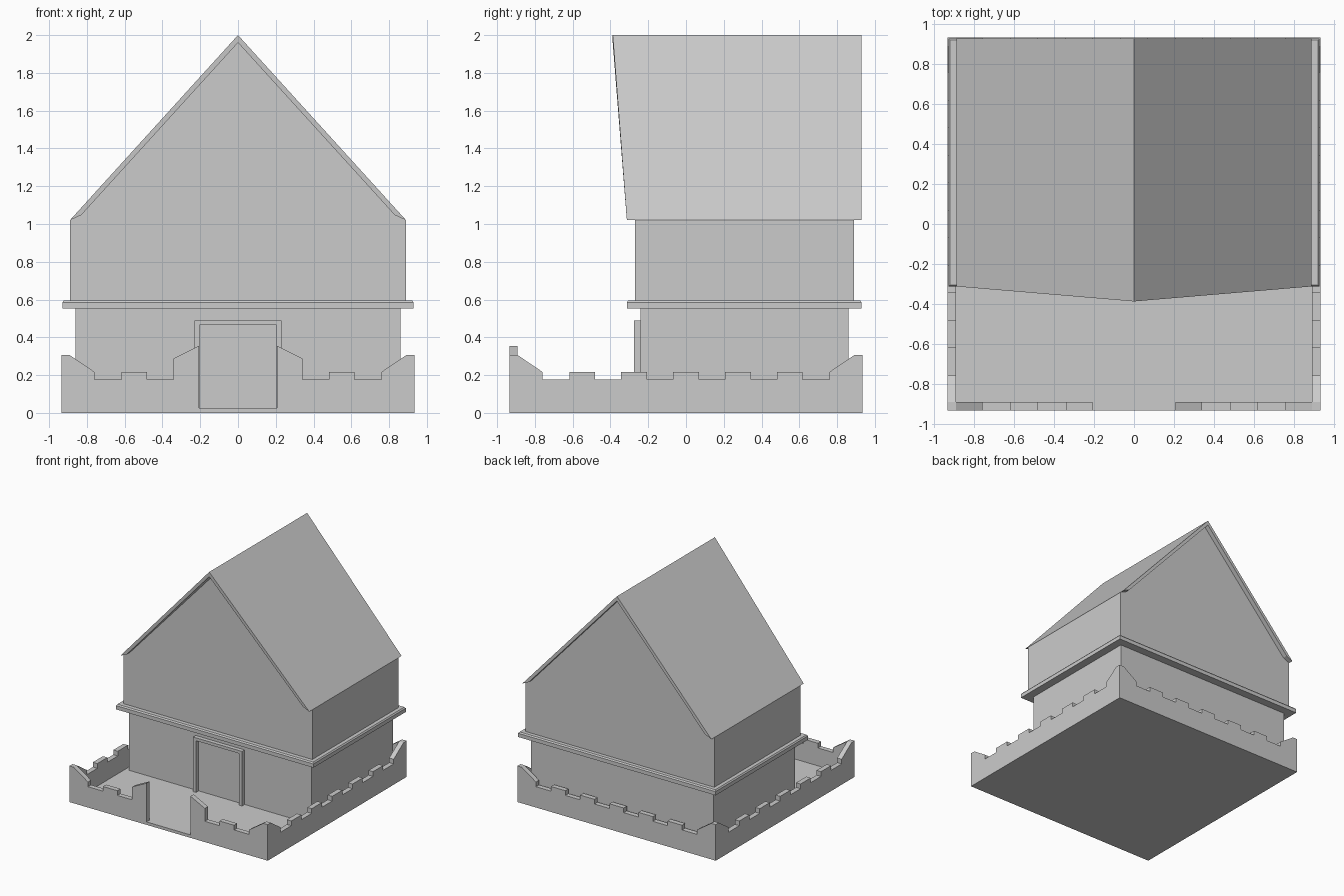
import bpy, bmesh
from mathutils import Vector

if "Cube" in bpy.data.objects:
    bpy.data.objects.remove(bpy.data.objects["Cube"])


def finish(name, bm):
    bmesh.ops.recalc_face_normals(bm, faces=bm.faces[:])
    me = bpy.data.meshes.new(name)
    bm.to_mesh(me)
    bm.free()
    ob = bpy.data.objects.new(name, me)
    bpy.context.collection.objects.link(ob)
    return ob


def loft(name, rings, bottom=False, top=False):
    """Stack rectangles (half width, y front, y back, z) into one skin."""
    bm = bmesh.new()
    loops = [[bm.verts.new(p) for p in ((-x, a, z), (x, a, z), (x, b, z), (-x, b, z))]
             for x, a, b, z in rings]
    for lo, hi in zip(loops, loops[1:]):
        for i in range(4):
            j = (i + 1) % 4
            bm.faces.new((lo[i], lo[j], hi[j], hi[i]))
    if bottom:
        bm.faces.new(loops[0][::-1])
    if top:
        bm.faces.new(loops[-1])
    return finish(name, bm)


def plate(name, profile, place, depth):
    """Extrude a (u, z) outline along the vector depth."""
    bm = bmesh.new()
    face = bm.faces.new([bm.verts.new(place(u, z)) for u, z in profile])
    ext = bmesh.ops.extrude_face_region(bm, geom=[face])
    verts = [v for v in ext["geom"] if isinstance(v, bmesh.types.BMVert)]
    bmesh.ops.translate(bm, verts=verts, vec=depth)
    return finish(name, bm)


E, T, LOW, HIGH = 0.935, 0.042, 0.177, 0.217   # wall extent, thickness, crenel and merlon tops


def merlon(c):
    return [(c - .068, LOW), (c - .068, HIGH), (c + .068, HIGH), (c + .068, LOW)]


corner = [(-E, 0), (-E, .307), (-.893, .307), (-.76, HIGH), (-.76, LOW)]

# courtyard floor
loft("courtyard_floor", [(E, -E, E, 0), (E, -E, E, .025)], True, True)

# side and back battlement walls
full = corner[:]
for c in (-.55, -.275, 0, .275, .55):
    full += merlon(c)
full += [(-u, z) for u, z in corner[::-1]]
for s, label in ((-1, "left"), (1, "right")):
    plate(label + "_wall", full, lambda u, z: (s * E, u, z), Vector((-s * T, 0, 0)))
plate("back_wall", full, lambda u, z: (u, E, z), Vector((0, -T, 0)))

# front wall halves with raised gate posts
half = corner + merlon(-.55) + [(-.342, LOW), (-.342, .287), (-.207, .355), (-.207, 0)]
for s, label in ((1, "left"), (-1, "right")):
    plate("front_wall_" + label, half, lambda u, z: (s * u, -E, z), Vector((0, T, 0)))

# house walls: ground floor, projecting ledge, upper floor
loft("house_walls", [
    (.86, -.24, .86, .025), (.86, -.24, .86, .553),
    (.93, -.313, .93, .553), (.93, -.313, .93, .585), (.922, -.305, .922, .596),
    (.89, -.27, .89, .596), (.89, -.27, .89, 1.02)])

# door frame
frame = [(-.23, .025), (-.23, .49), (.23, .49), (.23, .025),
         (.203, .025), (.203, .465), (-.203, .465), (-.203, .025)]
plate("door_frame", frame, lambda u, z: (u, -.275, z), Vector((0, .036, 0)))

# roof: slopes, overhanging rims and inset gables
bm = bmesh.new()
outer = [(-.89, 1.02), (0, 2.0), (.89, 1.02)]
inner = [(-.83, 1.047), (0, 1.96), (.83, 1.047)]


def row(pts, ys):
    return [bm.verts.new((x, y, z)) for (x, z), y in zip(pts, ys)]


edges = []
for wall_y, eave_y, ridge_y in ((-.27, -.313, -.388), (.89, .93, .93)):
    ys = (eave_y, ridge_y, eave_y)
    rim_out, rim_in = row(outer, ys), row(inner, ys)
    gable = row(inner, (wall_y,) * 3)
    foot = row((outer[0], outer[2]), (wall_y,) * 2)
    for i in (0, 1):
        bm.faces.new((rim_out[i], rim_out[i + 1], rim_in[i + 1], rim_in[i]))
        bm.faces.new((rim_in[i], rim_in[i + 1], gable[i + 1], gable[i]))
        bm.faces.new((rim_out[2 * i], rim_in[2 * i], gable[2 * i], foot[i]))
    bm.faces.new(gable)
    bm.faces.new((foot[0], foot[1], gable[2], gable[0]))
    edges.append((rim_out, foot))
(front, ff), (back, bf) = edges
bm.faces.new((front[0], front[1], back[1], back[0], bf[0], ff[0]))
bm.faces.new((front[1], front[2], ff[1], bf[1], back[2], back[1]))
finish("roof", bm)
